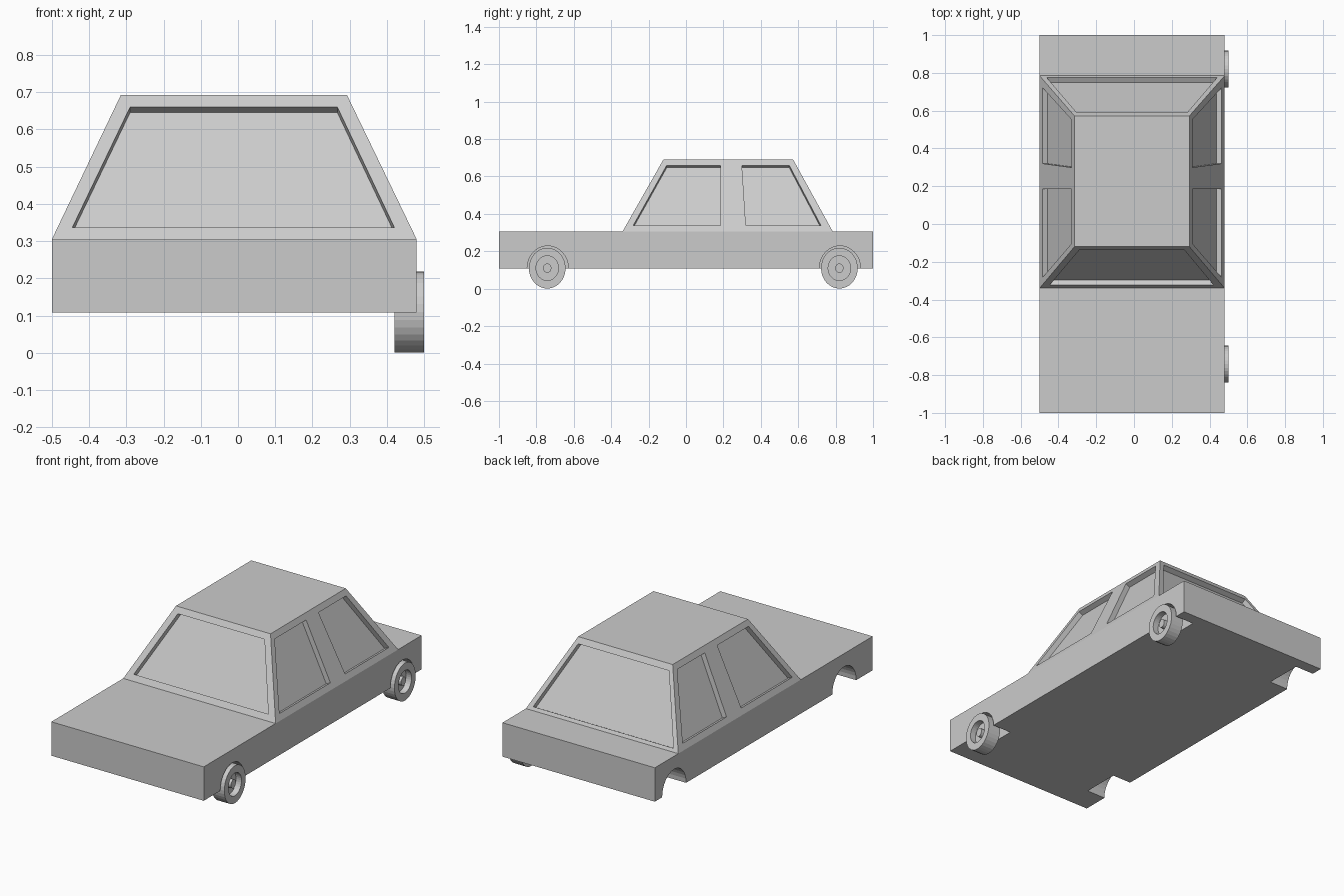
import bpy, bmesh, math
from mathutils import Vector

if "Cube" in bpy.data.objects:
    bpy.data.objects.remove(bpy.data.objects["Cube"], do_unlink=True)

grey = bpy.data.materials.new("plain grey")
grey.use_nodes = True
COLOUR = (0.6, 0.6, 0.6, 1)
grey.diffuse_color = COLOUR
grey.node_tree.nodes["Principled BSDF"].inputs["Base Color"].default_value = COLOUR

BELT, ROOF = 0.305, 0.692
LEFT, RIGHT = 0.48, -0.50
AXLES = (-0.742, 0.82)
AXLE_Z = 0.11


def finish(name, bm):
    bmesh.ops.recalc_face_normals(bm, faces=bm.faces)
    mesh = bpy.data.meshes.new(name)
    bm.to_mesh(mesh)
    bm.free()
    mesh.materials.append(grey)
    obj = bpy.data.objects.new(name, mesh)
    bpy.context.collection.objects.link(obj)
    return obj


def loft(name, rings):
    """Join matching rings of points and close both ends."""
    bm = bmesh.new()
    loops = [[bm.verts.new(p) for p in ring] for ring in rings]
    for a, b in zip(loops, loops[1:]):
        for i in range(len(a)):
            j = (i + 1) % len(a)
            bm.faces.new((a[i], a[j], b[j], b[i]))
    bm.faces.new(loops[0])
    bm.faces.new(loops[-1])
    return finish(name, bm)


def rect(x0, x1, y0, y1, z):
    return [(x0, y0, z), (x1, y0, z), (x1, y1, z), (x0, y1, z)]


def ellipse(x, y, ry, rz, n=32):
    turn = math.tau / n
    return [(x, y + ry * math.cos(i * turn), AXLE_Z + rz * math.sin(i * turn))
            for i in range(n)]


def carve(target, cutter):
    mod = target.modifiers.new("cut", 'BOOLEAN')
    mod.operation = 'DIFFERENCE'
    mod.solver = 'EXACT'
    mod.object = cutter
    cutter.hide_render = True
    bpy.context.view_layer.objects.active = target
    bpy.ops.object.modifier_apply(modifier=mod.name)
    bpy.data.objects.remove(cutter, do_unlink=True)


# Lower body with four wheel arches
body = loft("lower_body", [rect(RIGHT, LEFT, -1, 1, z) for z in (0.108, BELT)])
for y in AXLES:
    for x0, x1 in ((LEFT - 0.12, LEFT + 0.1), (RIGHT - 0.1, RIGHT + 0.12)):
        carve(body, loft("arch_cutter", [ellipse(x, y + 0.003, 0.11, 0.119) for x in (x0, x1)]))

# Tapered cabin
cabin = loft("cabin", [rect(RIGHT, LEFT, -0.34, 0.785, BELT),
                       rect(-0.315, 0.293, -0.12, 0.572, ROOF)])


# Cabin walls: each maps a position along the wall and a height to a point
def slope(bottom, top, z):
    return bottom + (top - bottom) * (z - BELT) / (ROOF - BELT)


def front_wall(u, z): return Vector((u, slope(-0.34, -0.12, z), z))
def back_wall(u, z): return Vector((u, slope(0.785, 0.572, z), z))
def left_wall(u, z): return Vector((slope(LEFT, 0.293, z), u, z))
def right_wall(u, z): return Vector((slope(RIGHT, -0.315, z), u, z))


def recess_window(wall, low, high, z0, z1, depth=0.03):
    pts = [wall(low[0], z0), wall(low[1], z0), wall(high[1], z1), wall(high[0], z1)]
    normal = (pts[1] - pts[0]).cross(pts[3] - pts[0]).normalized() * depth
    carve(cabin, loft("window_cutter", [[p - normal for p in pts], [p + normal for p in pts]]))


recess_window(front_wall, (-0.445, 0.42), (-0.29, 0.267), 0.337, 0.66)
recess_window(back_wall, (-0.462, 0.44), (-0.303, 0.281), 0.323, 0.66)
for wall in (left_wall, right_wall):
    recess_window(wall, (-0.283, 0.185), (-0.103, 0.185), 0.337, 0.66)
    recess_window(wall, (0.32, 0.722), (0.299, 0.552), 0.337, 0.66)

# Wheels on the left side: tyre, sunken rim and raised hub
WHEEL = ((0.42, 0.098, 0.109), (0.50, 0.098, 0.109), (0.50, 0.06, 0.066),
         (0.465, 0.06, 0.066), (0.465, 0.022, 0.025), (0.49, 0.022, 0.025))
for name, y in zip(("front_left_wheel", "rear_left_wheel"), AXLES):
    loft(name, [ellipse(x, y, ry, rz) for x, ry, rz in WHEEL])
